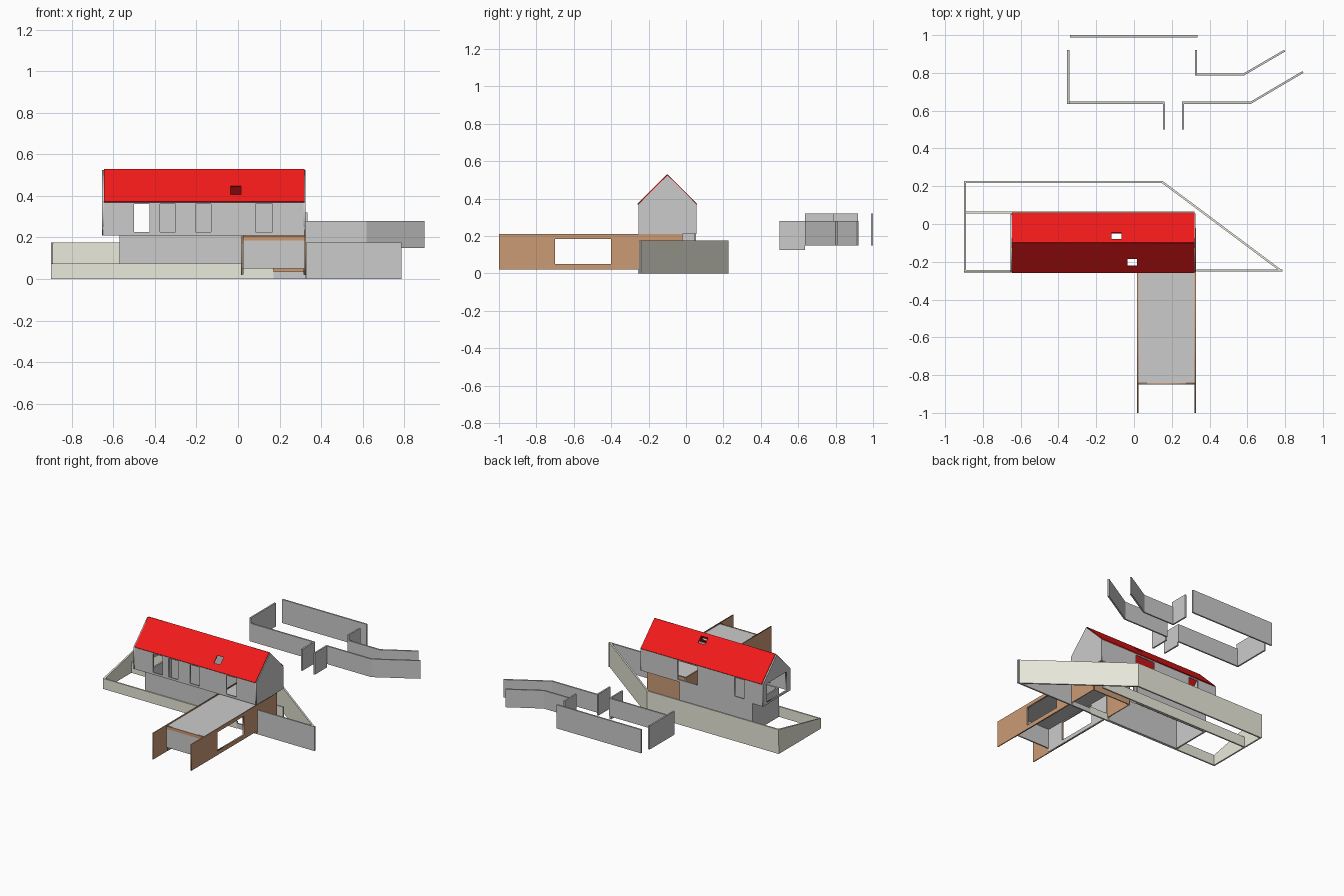
import bpy
from mathutils import Matrix, Vector

if "Cube" in bpy.data.objects:
    bpy.data.objects.remove(bpy.data.objects["Cube"])


def material(name, rgb):
    m = bpy.data.materials.new(name)
    m.diffuse_color = (*rgb, 1)
    m.use_nodes = True
    m.node_tree.nodes["Principled BSDF"].inputs["Base Color"].default_value = m.diffuse_color
    return m


RED = material("roof_red", (0.9, 0.01, 0.01))
BROWN = material("timber_brown", (0.60, 0.33, 0.18))
PALE = material("pale_stone", (0.82, 0.82, 0.71))


def rect(a0, a1, b0, b1):
    return [(a0, b0), (a1, b0), (a1, b1), (a0, b1)]


def panel(name, outline, holes, origin, u, v, t, mat=None):
    """Flat panel with openings, drawn in the u/v plane and centred on it."""
    cu = bpy.data.curves.new(name, 'CURVE')
    cu.dimensions = '2D'
    cu.fill_mode = 'BOTH'
    cu.extrude = t / 2
    for loop in [outline] + holes:
        s = cu.splines.new('POLY')
        s.points.add(len(loop) - 1)
        for p, (a, b) in zip(s.points, loop):
            p.co = (a, b, 0, 1)
        s.use_cyclic_u = True
    if mat:
        cu.materials.append(mat)
    ob = bpy.data.objects.new(name, cu)
    bpy.context.collection.objects.link(ob)
    u, v = Vector(u).normalized(), Vector(v).normalized()
    m = Matrix((u, v, u.cross(v))).transposed().to_4x4()
    m.translation = Vector(origin)
    ob.matrix_world = m
    bpy.ops.object.select_all(action='DESELECT')
    ob.select_set(True)
    bpy.context.view_layer.objects.active = ob
    bpy.ops.object.convert(target='MESH')


def wall_xz(name, y, outline, holes=(), mat=None, t=0.01):
    panel(name, outline, list(holes), (0, y, 0), (1, 0, 0), (0, 0, 1), t, mat)


def wall_yz(name, x, outline, holes=(), mat=None, t=0.01):
    panel(name, outline, list(holes), (x, 0, 0), (0, 1, 0), (0, 0, 1), t, mat)


def wall_run(name, pts, z0, mat=None, t=0.011):
    """Standing wall along a plan path; each point is x, y, top height."""
    verts = [(x, y, z) for x, y, top in pts for z in (z0, top)]
    faces = [(2 * i, 2 * i + 2, 2 * i + 3, 2 * i + 1) for i in range(len(pts) - 1)]
    me = bpy.data.meshes.new(name)
    me.from_pydata(verts, [], faces)
    if mat:
        me.materials.append(mat)
    ob = bpy.data.objects.new(name, me)
    bpy.context.collection.objects.link(ob)
    s = ob.modifiers.new("thickness", 'SOLIDIFY')
    s.thickness, s.offset, s.use_even_offset = t, 0, True


# Site retaining walls
wall_run("site_wall", [(0.02, -0.25, 0.075), (-0.895, -0.25, 0.075), (-0.895, 0.222, 0.175),
                       (0.15, 0.222, 0.175), (0.775, -0.245, 0.175)], 0, PALE)
wall_run("inner_site_wall", [(-0.89, 0.06, 0.075), (0.32, 0.06, 0.075)], 0, PALE)
wall_run("low_site_wall", [(0.02, -0.25, 0.05), (0.17, -0.25, 0.05)], 0, PALE)
wall_run("low_grey_wall", [(0.17, -0.246, 0.035), (0.325, -0.246, 0.035)], 0)
wall_run("right_front_wall", [(0.33, -0.246, 0.175), (0.787, -0.246, 0.175)], 0)

# Basement walls
wall_run("basement", [(0.015, -0.242, 0.21), (-0.565, -0.242, 0.21),
                      (-0.565, 0.048, 0.21), (0.015, 0.048, 0.21)], 0)

# Upper house: long walls with windows
front = [rect(a, b, 0.225, 0.36) for a, b in
         ((-0.5, -0.425), (-0.375, -0.3), (-0.205, -0.13), (0.085, 0.165))]
back = [rect(a, b, 0.225, 0.36) for a, b in ((-0.5, -0.425), (-0.13, 0.03))]
wall_xz("house_front", -0.25, rect(-0.65, 0.32, 0.21, 0.375), front)
wall_xz("house_back", 0.05, rect(-0.65, 0.32, 0.21, 0.375), back)

# Gable ends
gable = [(-0.255, 0.21), (0.055, 0.21), (0.055, 0.37), (-0.1, 0.525), (-0.255, 0.37)]
wall_yz("gable_left", -0.65, gable, [rect(-0.21, 0.01, 0.225, 0.36)])
wall_yz("gable_right", 0.32, gable)

# Roof slopes with a skylight each (slope distance measured up from the eave)
r2 = 2 ** 0.5
L = 0.158 * r2
for name, y, s, (a, b, d0, d1) in (("roof_front", -0.258, 1, (-0.035, 0.015, 0.035, 0.075)),
                                   ("roof_back", 0.058, -1, (-0.12, -0.065, 0.105, 0.14))):
    panel(name, rect(-0.645, 0.32, 0, L), [rect(a, b, d0 * r2, d1 * r2)],
          (0, y, 0.37), (1, 0, 0), (0, s, 1), 0.006, RED)

# Wing: timber side walls with a long opening, grey lining inside
opening = rect(-0.7, -0.4, 0.05, 0.185)
for side, x, inward in (("left", 0.019, 1), ("right", 0.324, -1)):
    wall_yz("wing_wall_" + side, x, rect(-1, -0.02, 0.02, 0.21), [opening], BROWN, 0.007)
    wall_yz("wing_lining_" + side, x + inward * 0.006, rect(-0.84, -0.25, 0.022, 0.19),
            [opening], None, 0.004)

# Wing roof, end wall, fascia and back wall
panel("wing_roof", rect(0.023, 0.32, -0.845, -0.022), [], (0, 0, 0.198),
      (1, 0, 0), (0, 1, 0), 0.012)
wall_xz("wing_end", -0.842, rect(0.023, 0.32, 0.05, 0.19))
wall_xz("wing_fascia", -0.847, rect(0.023, 0.32, 0.185, 0.206), (), BROWN, 0.008)
wall_xz("wing_back", -0.024, rect(0.023, 0.32, 0.02, 0.21), (), BROWN, 0.007)

# Detached garden walls behind the house
wall_run("garden_back_wall", [(-0.34, 0.994, 0.32), (0.335, 0.994, 0.32)], 0.15)
wall_run("garden_left_wall", [(-0.348, 0.92, 0.32), (-0.348, 0.636, 0.32)], 0.15)
wall_run("garden_front_wall", [(-0.343, 0.642, 0.28), (0.162, 0.642, 0.28)], 0.15)
wall_run("garden_right_wall", [(0.255, 0.642, 0.28), (0.618, 0.642, 0.28),
                               (0.895, 0.805, 0.28)], 0.15)
wall_run("garden_inner_end", [(0.329, 0.92, 0.32), (0.329, 0.786, 0.32)], 0.15)
wall_run("garden_inner_wall", [(0.334, 0.791, 0.28), (0.58, 0.791, 0.28),
                               (0.798, 0.918, 0.28)], 0.15)
for i, x in enumerate((0.158, 0.259)):
    wall_run(f"garden_gate_wall_{i + 1}", [(x, 0.5, 0.28), (x, 0.637, 0.28)], 0.125)
